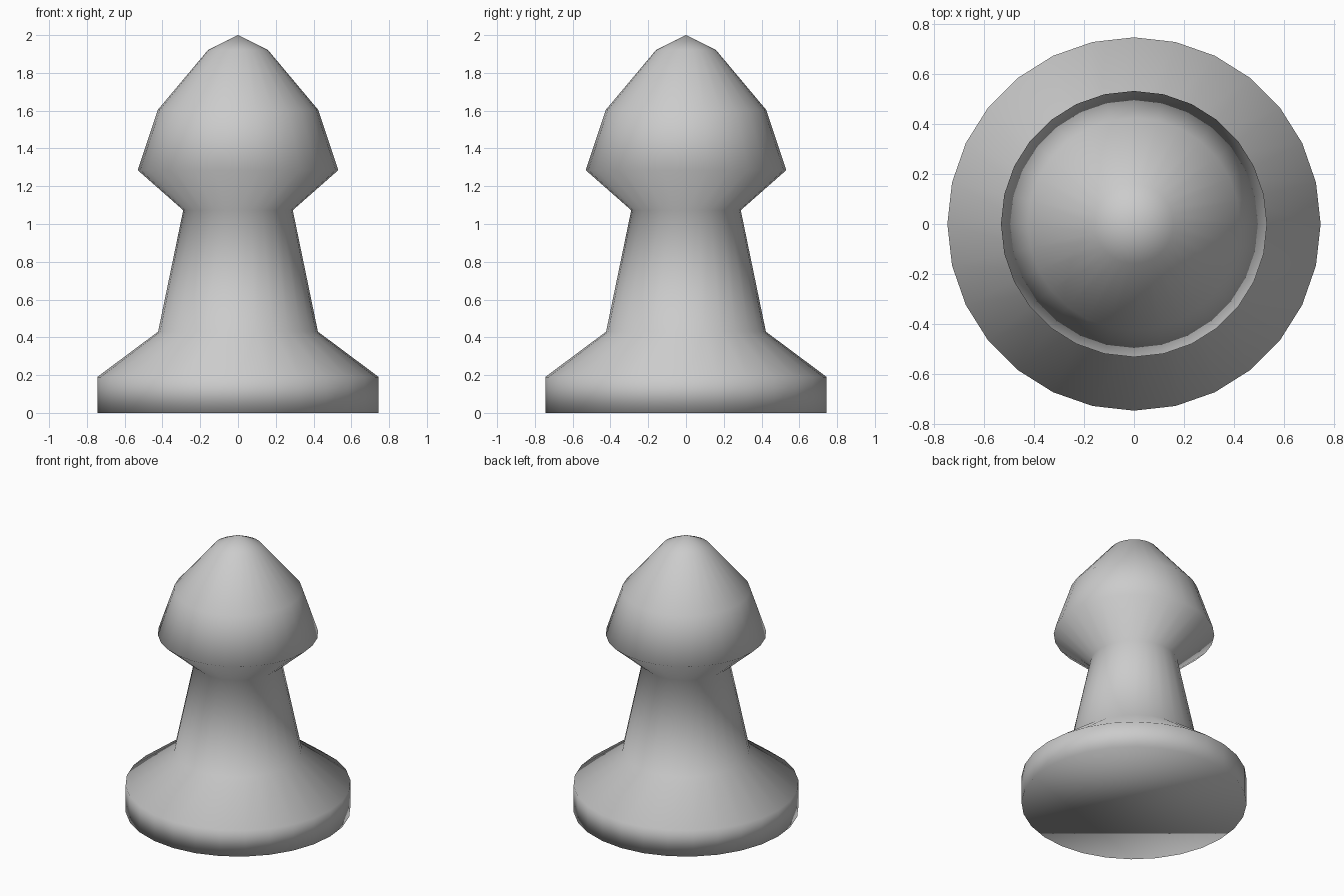
import bpy, bmesh
from math import sin, cos, tau

if "Cube" in bpy.data.objects:
    bpy.data.objects.remove(bpy.data.objects["Cube"])

SIDES = 28
# (radius, height) rings from foot to just below the tip
PROFILE = [(0.745, 0.0), (0.745, 0.19), (0.423, 0.43), (0.29, 1.073),
           (0.531, 1.285), (0.424, 1.605), (0.158, 1.922)]
TIP_Z = 2.0


def lathe(name, profile, tip_z):
    bm = bmesh.new()
    rings = [[bm.verts.new((r * cos(tau * i / SIDES), r * sin(tau * i / SIDES), z))
              for i in range(SIDES)] for r, z in profile]
    tip = bm.verts.new((0, 0, tip_z))
    # flat underside
    bm.faces.new(rings[0][::-1])
    for i in range(SIDES):
        j = (i + 1) % SIDES
        # turned body
        for low, high in zip(rings, rings[1:]):
            bm.faces.new((low[i], low[j], high[j], high[i]))
        # pointed cap
        bm.faces.new((rings[-1][i], rings[-1][j], tip))
    # the whole surface is smooth, without sharp edges
    for face in bm.faces:
        face.smooth = True
    mesh = bpy.data.meshes.new(name)
    bm.to_mesh(mesh)
    bm.free()
    obj = bpy.data.objects.new(name, mesh)
    bpy.context.collection.objects.link(obj)
    return obj


# one-piece turned game piece: foot, stem and pointed head
lathe("game_piece", PROFILE, TIP_Z)
